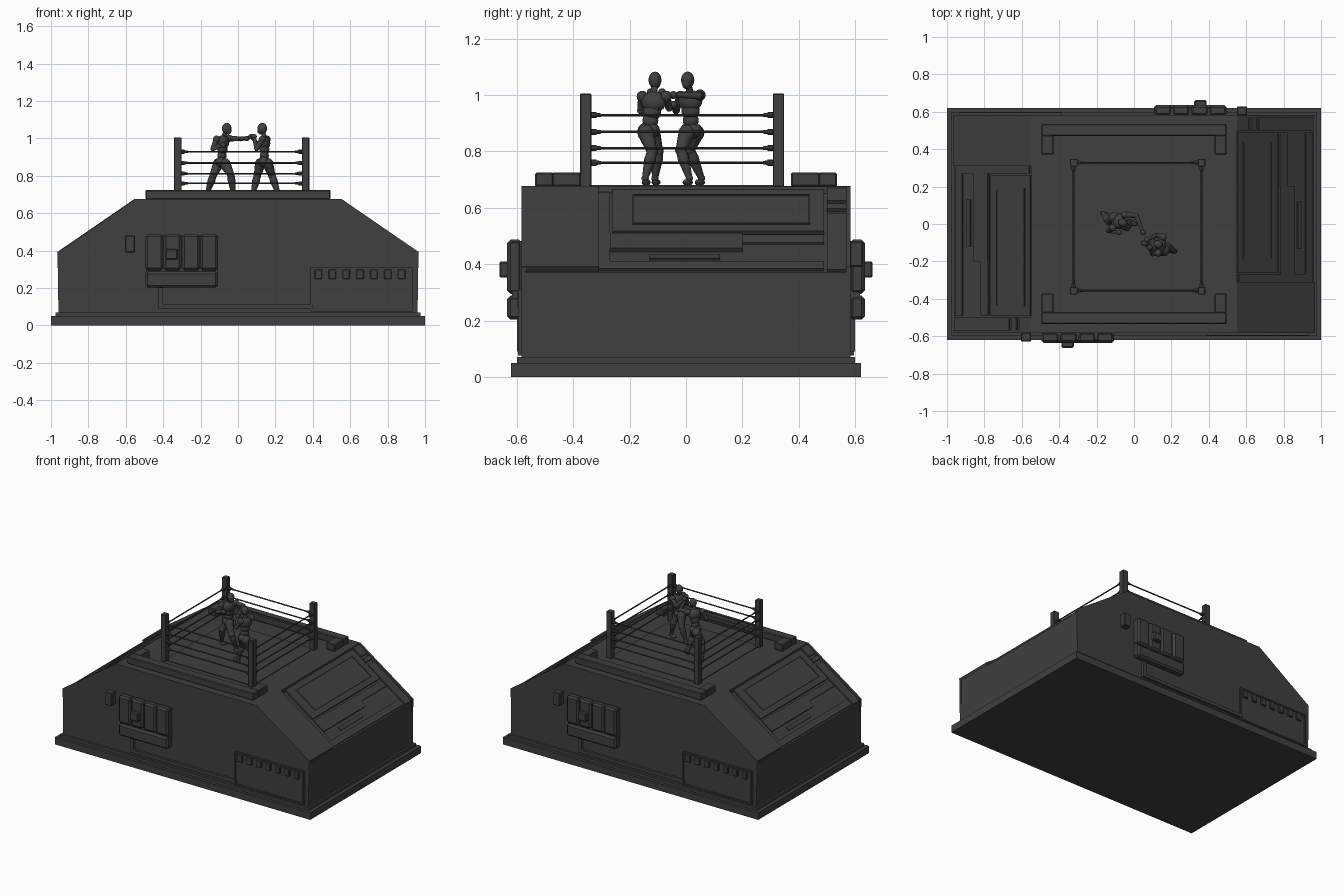
import bpy, bmesh, math
from mathutils import Matrix, Vector

cube = bpy.data.objects.get("Cube")
if cube:
    bpy.data.objects.remove(cube)

charcoal = bpy.data.materials.new("charcoal")
charcoal.use_nodes = True
charcoal.diffuse_color = (0.05, 0.05, 0.05, 1)
charcoal.node_tree.nodes["Principled BSDF"].inputs["Base Color"].default_value = (0.05, 0.05, 0.05, 1)
HALF_TURN = Matrix.Rotation(math.pi, 4, 'Z')


def finish(name, bm, twin=False, smooth=False):
    """Turn a bmesh into an object; twin adds a copy turned half around z."""
    if twin:
        copy = bmesh.ops.duplicate(bm, geom=bm.verts[:] + bm.edges[:] + bm.faces[:])
        verts = [g for g in copy["geom"] if isinstance(g, bmesh.types.BMVert)]
        bmesh.ops.transform(bm, matrix=HALF_TURN, verts=verts)
    bmesh.ops.recalc_face_normals(bm, faces=bm.faces[:])
    mesh = bpy.data.meshes.new(name)
    bm.to_mesh(mesh)
    bm.free()
    mesh.materials.append(charcoal)
    ob = bpy.data.objects.new(name, mesh)
    bpy.context.collection.objects.link(ob)
    if smooth:
        bpy.ops.object.select_all(action='DESELECT')
        ob.select_set(True)
        bpy.context.view_layer.objects.active = ob
        bpy.ops.object.shade_smooth_by_angle(angle=math.radians(40))
    return ob


def box(bm, x, y, z, frame=Matrix(), bevel=0):
    """Box from (min, max) ranges, placed in a frame."""
    ranges = (x, y, z)
    centre = Vector([(a + b) / 2 for a, b in ranges])
    size = [b - a for a, b in ranges]
    new = bmesh.ops.create_cube(bm, size=1, matrix=frame @ Matrix.Translation(centre) @ Matrix.Diagonal((*size, 1)))
    if bevel:
        edges = {e for v in new["verts"] for e in v.link_edges}
        bmesh.ops.bevel(bm, geom=list(edges), offset=bevel, segments=1, affect='EDGES')


def prism(bm, profile, y0, y1):
    """Extrude an x-z profile along y."""
    face = bm.faces.new([bm.verts.new((x, y0, z)) for x, z in profile])
    out = bmesh.ops.extrude_face_region(bm, geom=[face])
    verts = [g for g in out["geom"] if isinstance(g, bmesh.types.BMVert)]
    bmesh.ops.translate(bm, verts=verts, vec=(0, y1 - y0, 0))


def rod(bm, a, b, r1, r2, sides=12):
    a, b = Vector(a), Vector(b)
    turn = (b - a).to_track_quat('Z', 'Y').to_matrix().to_4x4()
    bmesh.ops.create_cone(bm, cap_ends=True, segments=sides, radius1=r1, radius2=r2,
                          depth=(b - a).length, matrix=Matrix.Translation((a + b) / 2) @ turn)


def ball(bm, centre, size, turn=Matrix()):
    bmesh.ops.create_uvsphere(bm, u_segments=14, v_segments=10, radius=1,
                              matrix=Matrix.Translation(centre) @ turn @ Matrix.Diagonal((*size, 1)))


# Stepped foundation
bm = bmesh.new()
box(bm, (-1, 1), (-.62, .62), (0, .05))
box(bm, (-.975, .975), (-.6, .6), (.05, .07))
finish("foundation", bm)

# Hall with sloping ends, recessed between the gable rims
TOP, EAVE = .675, .39
bm = bmesh.new()
prism(bm, [(-.96, .07), (.96, .07), (.96, .37), (.55, .65), (.55, TOP), (-.55, TOP), (-.55, .65), (-.96, .37)], -.57, .57)
finish("hall", bm)
bm = bmesh.new()
prism(bm, [(-.96, .07), (.96, .07), (.965, EAVE), (.55, TOP), (-.55, TOP), (-.965, EAVE)], -.583, -.567)
finish("gable_walls", bm, twin=True)

# Slope panels: local x runs down the slope, z is outward
down = Vector((.415, 0, EAVE - TOP)).normalized()
out = Vector((-down.z, 0, down.x))
slope = Matrix((down, (0, 1, 0), out)).transposed().to_4x4()
slope.translation = (.55, 0, TOP)
bm = bmesh.new()
for x, y, h in [
    ((0, .505), (-.583, -.31), .003),      # plain end panel
    ((.02, .49), (-.31, -.27), -.01),      # side channel
    ((.01, .27), (-.26, .49), -.006),      # large panel
    ((.285, .38), (-.27, .2), -.004),      # stepped strips
    ((.285, .335), (.2, .49), -.01),
    ((.405, .43), (-.13, .12), -.012),
    ((.455, .5), (-.31, .49), -.008),
    ((.0, .08), (.5, .567), -.004),        # edge blocks
    ((.1, .13), (.5, .567), -.004),
    ((.15, .505), (.5, .567), -.01),
]:
    box(bm, x, y, (-.035, h), slope)
for x in ((.045, .05), (.225, .23)):       # raised frame on the large panel
    box(bm, x, (-.19, .44), (-.01, 0), slope)
for y in ((-.19, -.185), (.435, .44)):
    box(bm, (.045, .23), y, (-.01, 0), slope)
finish("slope_panels", bm, twin=True)

# Bracket-shaped kerbs on the roof
bm = bmesh.new()
box(bm, (-.495, .495), (-.535, -.47), (TOP, .725), bevel=.005)
for x in ((-.495, -.43), (.43, .495)):
    box(bm, x, (-.475, -.372), (TOP, .725), bevel=.005)
finish("roof_kerbs", bm, twin=True)

# Wall cabinet with four lockers, drawer and control box
bm = bmesh.new()
for i in range(4):
    x = -.495 + i * .098
    box(bm, (x, x + .094), (-.635, -.58), (.295, .487), bevel=.012)
box(bm, (-.49, -.11), (-.618, -.58), (.21, .48))
box(bm, (-.495, -.107), (-.635, -.58), (.203, .288), bevel=.012)
box(bm, (-.387, -.322), (-.662, -.6), (.352, .41), bevel=.006)
box(bm, (-.605, -.55), (-.628, -.58), (.39, .482), bevel=.005)
finish("wall_cabinet", bm, twin=True)

# Conduit from the cabinet to the window bay
bm = bmesh.new()
box(bm, (-.425, -.4), (-.6, -.58), (.09, .21))
box(bm, (-.425, .4), (-.6, -.58), (.09, .113))
finish("wall_conduit", bm, twin=True)

# Window bay: frame strips and seven small windows
bm = bmesh.new()
box(bm, (.39, .93), (-.588, -.58), (.08, .31))
for x, z in (((.39, .93), (.302, .312)), ((.39, .93), (.076, .086)),
             ((.388, .398), (.08, .31)), ((.922, .932), (.08, .31))):
    box(bm, x, (-.596, -.58), z)
for i in range(7):
    x = .43 + i * .0742
    box(bm, (x - .02, x + .02), (-.6, -.58), (.248, .3), bevel=.004)
finish("window_bay", bm, twin=True)

# Ring: mat, posts, ropes and turnbuckles
CX, CY, R = .019, -.014, .342
bm = bmesh.new()
box(bm, (CX - R, CX + R), (CY - R, CY + R), (TOP, .68))
finish("ring_mat", bm)
corners = [Vector((CX + sx * R, CY + sy * R, 0)) for sx, sy in ((-1, -1), (1, -1), (1, 1), (-1, 1))]
bm = bmesh.new()
for c in corners:
    box(bm, (c.x - .02, c.x + .02), (c.y - .02, c.y + .02), (TOP, 1.005), bevel=.003)
finish("ring_posts", bm)
bm = bmesh.new()
for i, a in enumerate(corners):
    b = corners[(i + 1) % 4]
    way = (b - a).normalized()
    for z in (.76, .812, .869, .929):
        up = Vector((0, 0, z))
        rod(bm, a + up, b + up, .0045, .0045, 8)
        for end, d in ((a, way), (b, -way)):
            rod(bm, end + up + d * .018, end + up + d * .038, .011, .011, 8)
            rod(bm, end + up + d * .038, end + up + d * .055, .008, .006, 8)
finish("ring_ropes", bm, smooth=True)


def fighter(name, head, chest, hips, yaw, legs, arms):
    """Jointed figure; legs are hip, knee, ankle and arms are shoulder, elbow, fist."""
    bm = bmesh.new()
    turn = Matrix.Rotation(math.radians(yaw), 4, 'Z')
    head, chest, hips = Vector(head), Vector(chest), Vector(hips)
    ball(bm, head, (.026, .023, .03), turn)
    ball(bm, head + turn @ Vector((.008, 0, -.014)), (.018, .016, .018), turn)
    rod(bm, chest + Vector((0, 0, .02)), head, .013, .011)
    ball(bm, chest, (.03, .046, .038), turn)
    ball(bm, (chest * 2 + hips) / 3, (.026, .034, .034), turn)
    ball(bm, (chest + hips * 2) / 3, (.024, .029, .028), turn)
    ball(bm, hips, (.031, .041, .03), turn)
    for hip, knee, ankle in legs:
        hip, knee, ankle = Vector(hip), Vector(knee), Vector(ankle)
        ball(bm, hip, (.03, .03, .03))
        rod(bm, hip, knee, .03, .019)
        ball(bm, knee, (.021, .021, .021))
        calf = knee.lerp(ankle, .3)
        rod(bm, knee, calf, .018, .021)
        rod(bm, calf, ankle, .021, .011)
        ball(bm, ankle, (.013, .013, .013))
        ball(bm, Vector((ankle.x, ankle.y, .69)) + turn @ Vector((.014, 0, 0)), (.031, .014, .012), turn)
    for shoulder, elbow, fist in arms:
        ball(bm, shoulder, (.02, .02, .02))
        rod(bm, shoulder, elbow, .016, .012)
        ball(bm, elbow, (.0135, .0135, .0135))
        rod(bm, elbow, fist, .013, .009)
        ball(bm, fist, (.016, .014, .014), turn)
    finish(name, bm, smooth=True)


# Two sparring figures
fighter("punching_fighter", (-.06, .006, 1.053), (-.08, .015, .98), (-.088, .018, .875), -25,
        [((-.105, .035, .865), (-.132, .012, .805), (-.165, .055, .705)),
         ((-.07, .003, .865), (-.038, -.018, .805), (-.025, .012, .705))],
        [((-.05, .05, 1.0), (.012, .045, .998), (.048, -.045, 1.0)),
         ((-.115, -.02, .995), (-.135, -.035, .945), (-.08, -.045, .965))])
fighter("guarding_fighter", (.13, -.11, 1.053), (.142, -.115, .975), (.14, -.132, .875), 165,
        [((.12, -.12, .865), (.103, -.1, .8), (.08, -.11, .705)),
         ((.16, -.142, .865), (.182, -.12, .8), (.215, -.145, .705))],
        [((.13, -.155, .995), (.1, -.16, .945), (.085, -.125, 1.01)),
         ((.155, -.07, .995), (.12, -.06, .955), (.07, -.085, 1.01))])
